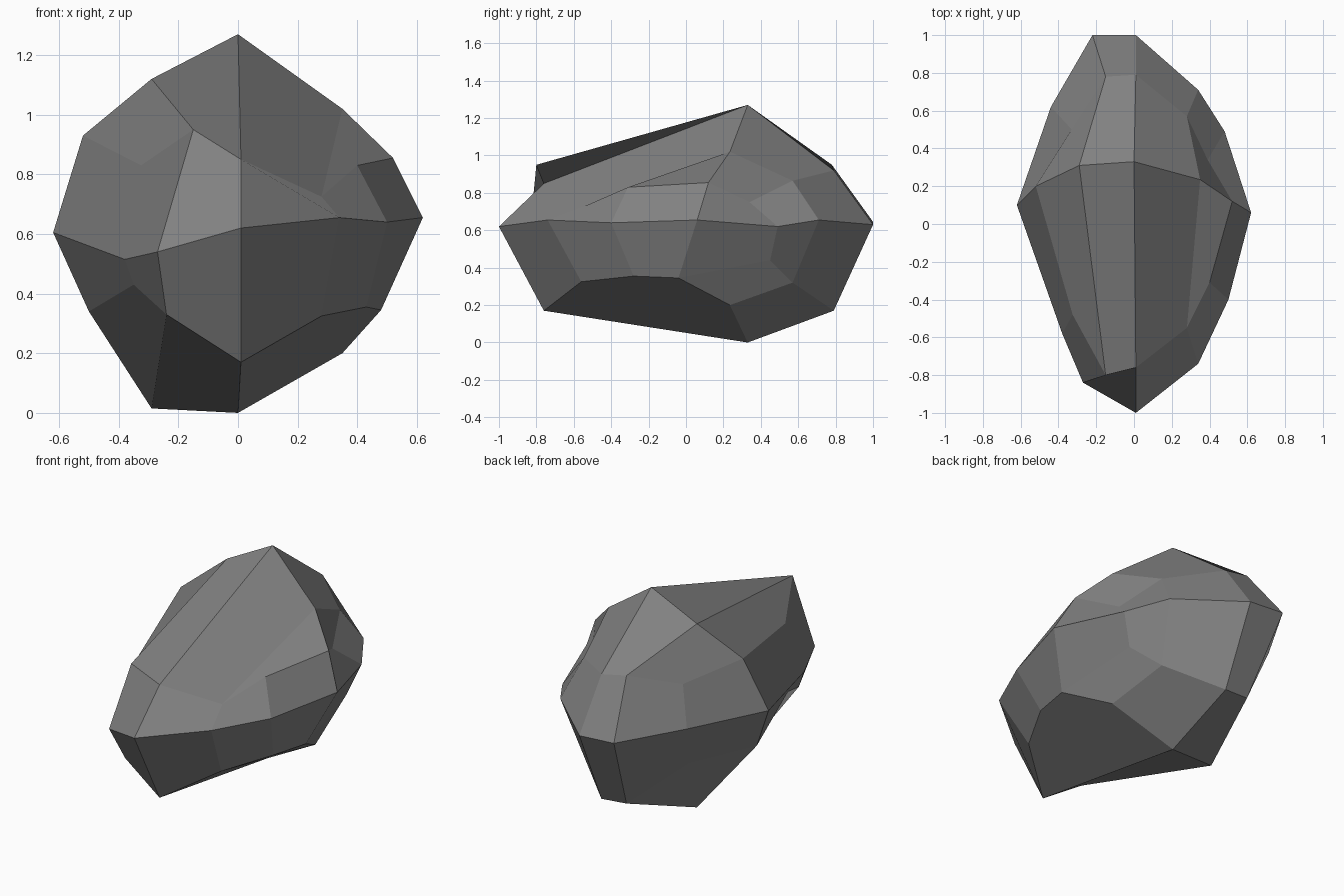
import bpy, bmesh

cube = bpy.data.objects.get("Cube")
if cube:
    bpy.data.objects.remove(cube, do_unlink=True)

# Centre line: the two poles, the two tips and the noses between them
CENTRE = {
    "pole high": (0, .33, 1.27),
    "pole low": (0, .33, 0),
    "tip front": (.01, -1, .62),
    "tip back": (.01, 1, .63),
    "nose high front": (.01, -.76, .85),
    "nose low front": (.01, -.76, .17),
    "nose high back": (.01, .79, .92),
    "nose low back": (.01, .79, .17),
}

# Girdle around the middle
GIRDLE = {
    "side east": (.62, .06, .655),
    "side west": (-.62, .1, .605),
    "corner front east": (.34, -.74, .655),
    "corner front west": (-.27, -.84, .54),
    "corner back east": (.34, .71, .655),
    "corner back west": (-.22, 1, .645),
    "cheek front east": (.5, -.4, .64),
    "cheek front west": (-.38, -.58, .515),
    "cheek back east": (.48, .49, .62),
    "cheek back west": (-.44, .62, .645),
}

# Ribs running from each pole out to the sides
RIBS = {
    "ridge high east": (.35, .235, 1.02),
    "ridge high west": (-.29, .31, 1.12),
    "ridge low east": (.35, .235, .2),
    "ridge low west": (-.29, .31, .015),
    "shoulder high east": (.52, .12, .855),
    "shoulder high west": (-.52, .2, .93),
    "shoulder low east": (.48, -.04, .345),
    "shoulder low west": (-.5, .04, .34),
}

# Inner points of each of the eight sectors
INNER = {
    "brow high front east": (.28, -.55, .725),
    "brow high front west": (-.15, -.8, .95),
    "brow high back east": (.28, .57, .865),
    "brow high back west": (-.15, .78, .95),
    "brow low front east": (.28, -.56, .325),
    "brow low front west": (-.24, -.73, .33),
    "brow low back east": (.28, .57, .32),
    "brow low back west": (-.15, .78, .18),
    "flank high front east": (.4, -.31, .83),
    "flank high front west": (-.325, -.48, .83),
    "flank high back east": (.39, .34, .75),
    "flank high back west": (-.33, .5, .84),
    "flank low front east": (.43, -.28, .355),
    "flank low front west": (-.35, -.47, .43),
    "flank low back east": (.41, .45, .44),
    "flank low back west": (-.35, .47, .36),
}

bm = bmesh.new()
corners = {}
for group in (CENTRE, GIRDLE, RIBS, INNER):
    for name, place in group.items():
        corners[name] = bm.verts.new(place)


def build_sector(level, end, side):
    """Cover one eighth of the stone with five flat facets."""
    def corner(*words):
        return corners[" ".join(words)]

    pole = corner("pole", level)
    tip = corner("tip", end)
    nose = corner("nose", level, end)
    flank_side = corner("side", side)
    ridge = corner("ridge", level, side)
    shoulder = corner("shoulder", level, side)
    girdle_corner = corner("corner", end, side)
    cheek = corner("cheek", end, side)
    brow = corner("brow", level, end, side)
    flank = corner("flank", level, end, side)
    for facet in (
        (pole, ridge, brow, nose),
        (nose, brow, girdle_corner, tip),
        (brow, flank, cheek, girdle_corner),
        (flank, shoulder, flank_side, cheek),
        (ridge, shoulder, flank, brow),
    ):
        bm.faces.new(facet)


# Stone body: eight sectors closed into one skin
for level in ("high", "low"):
    for end in ("front", "back"):
        for side in ("east", "west"):
            build_sector(level, end, side)
bmesh.ops.recalc_face_normals(bm, faces=bm.faces[:])

mesh = bpy.data.meshes.new("rock")
bm.to_mesh(mesh)
bm.free()
rock = bpy.data.objects.new("rock", mesh)
bpy.context.collection.objects.link(rock)

# Plain grey stone
stone = bpy.data.materials.new("stone_grey")
stone.use_nodes = True
grey = (.22, .22, .22, 1)
stone.diffuse_color = grey
stone.node_tree.nodes["Principled BSDF"].inputs["Base Color"].default_value = grey
mesh.materials.append(stone)
